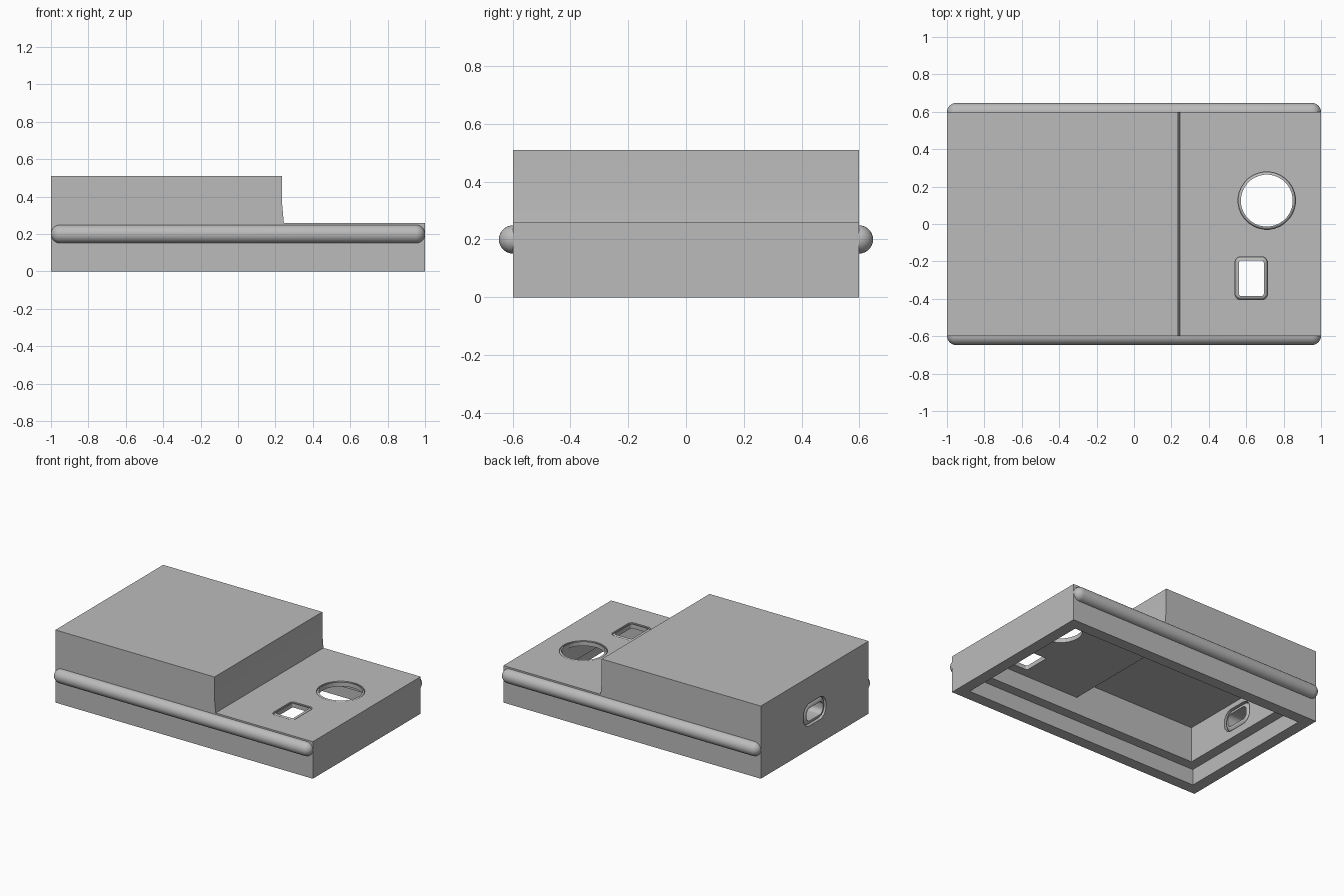
import bpy, bmesh, math
from mathutils import Matrix, Vector

if "Cube" in bpy.data.objects:
    bpy.data.objects.remove(bpy.data.objects["Cube"], do_unlink=True)

grey = bpy.data.materials.new("plain grey")
grey.use_nodes = True
grey.diffuse_color = (0.5, 0.5, 0.5, 1)
grey.node_tree.nodes["Principled BSDF"].inputs["Base Color"].default_value = (0.5, 0.5, 0.5, 1)


def loft(name, rings):
    """Closed solid skinned through rings of equal point count."""
    bm = bmesh.new()
    loops = [[bm.verts.new(p) for p in ring] for ring in rings]
    n = len(loops[0])
    for a, b in zip(loops, loops[1:]):
        for i in range(n):
            j = (i + 1) % n
            bm.faces.new((a[i], a[j], b[j], b[i]))
    bm.faces.new(loops[0])
    bm.faces.new(loops[-1])
    bmesh.ops.recalc_face_normals(bm, faces=bm.faces)
    mesh = bpy.data.meshes.new(name)
    bm.to_mesh(mesh)
    bm.free()
    mesh.materials.append(grey)
    obj = bpy.data.objects.new(name, mesh)
    bpy.context.collection.objects.link(obj)
    return obj


def extrude_y(name, profile, half):
    """Solid from a side profile of (x, z) points."""
    return loft(name, [[(x, y, z) for x, z in profile] for y in (-half, half)])


def rounded(hx, hy, r, n=8):
    pts = []
    for q, (sx, sy) in enumerate([(1, 1), (-1, 1), (-1, -1), (1, -1)]):
        for i in range(n):
            a = (q + (i + 0.5) / n) * math.pi / 2
            pts.append((sx * (hx - r) + r * math.cos(a), sy * (hy - r) + r * math.sin(a)))
    return pts


def hole(name, hx, hy, r, fillet, depth, both, matrix):
    """Hole cutter running down from its local z = 0, with a filleted mouth."""
    mouth = []
    for i in range(7):
        a = i / 6 * math.pi / 2
        mouth.append((-fillet * (1 - math.cos(a)), fillet * (1 - math.sin(a))))
    mouth = [(-fillet + fillet * math.cos(a), fillet * (1 - math.sin(a)))
             for a in [i * math.pi / 12 for i in range(7)]]
    # mouth runs from narrow (deep) to wide (surface)
    steps = [(0.03, fillet)] + [(-o, fillet + d) for d, o in mouth]
    if both:
        steps += [(-depth - z, o) for z, o in reversed(steps)]
    else:
        steps += [(-depth - 0.03, 0)]
    rings = [[matrix @ Vector((x, y, z)) for x, y in rounded(hx + o, hy + o, r + o)]
             for z, o in steps]
    return loft(name, rings)


# Stepped housing
W, LOW, TOP = 0.598, 0.26, 0.51
housing = extrude_y("housing", [(-1, 0), (1, 0), (1, LOW), (0.245, LOW),
                                (0.236, 0.36), (0.236, TOP), (-1, TOP)], W)

# Inner cavity and wider lip at the open bottom
cutters = [
    extrude_y("cavity_cutter", [(-0.85, 0.05), (0.85, 0.05), (0.85, 0.23), (0.095, 0.23),
                                (0.095, 0.36), (-0.85, 0.36)], W - 0.15),
    extrude_y("lip_cutter", [(-0.92, -0.1), (0.92, -0.1), (0.92, 0.112), (-0.92, 0.112)], W - 0.08),
    # Round opening, button opening and end port
    hole("round_cutter", 0.139, 0.139, 0.139, 0.015, 0.03, False,
         Matrix.Translation((0.71, 0.125, LOW))),
    hole("button_cutter", 0.067, 0.095, 0.012, 0.02, 0.03, False,
         Matrix.Translation((0.627, -0.29, LOW))),
    hole("port_cutter", 0.09, 0.045, 0.035, 0.035, 0.15, True,
         Matrix.Translation((-1, 0, 0.245)) @ Matrix.Rotation(math.pi / 2, 4, "Z")
         @ Matrix.Rotation(math.pi / 2, 4, "X") @ Matrix.Rotation(math.pi, 4, "Y")),
]
bpy.context.view_layer.objects.active = housing
for c in cutters:
    mod = housing.modifiers.new(c.name, "BOOLEAN")
    mod.operation, mod.solver, mod.object = "DIFFERENCE", "EXACT", c
    bpy.ops.object.modifier_apply(modifier=mod.name)
    bpy.data.objects.remove(c, do_unlink=True)

# Round-ended rails along both long sides
R = 0.049
parts = [housing]
for name, side in (("front_rail", -1), ("back_rail", 1)):
    arc = [i * math.pi / 16 for i in range(1, 9)]
    left = [(-1 + R - R * math.cos(a), R * math.sin(a)) for a in arc]
    path = [(-1, 0.001)] + left + [(-x, r) for x, r in reversed(left)] + [(1, 0.001)]
    rings = [[(x, side * W + r * math.cos(t), 0.2 + r * math.sin(t))
              for t in [k * math.pi / 16 for k in range(32)]] for x, r in path]
    parts.append(loft(name, rings))

# Smooth rounded surfaces, keep crisp edges
bpy.ops.object.select_all(action="DESELECT")
for p in parts:
    p.select_set(True)
bpy.context.view_layer.objects.active = housing
bpy.ops.object.shade_smooth_by_angle(angle=math.radians(30))
